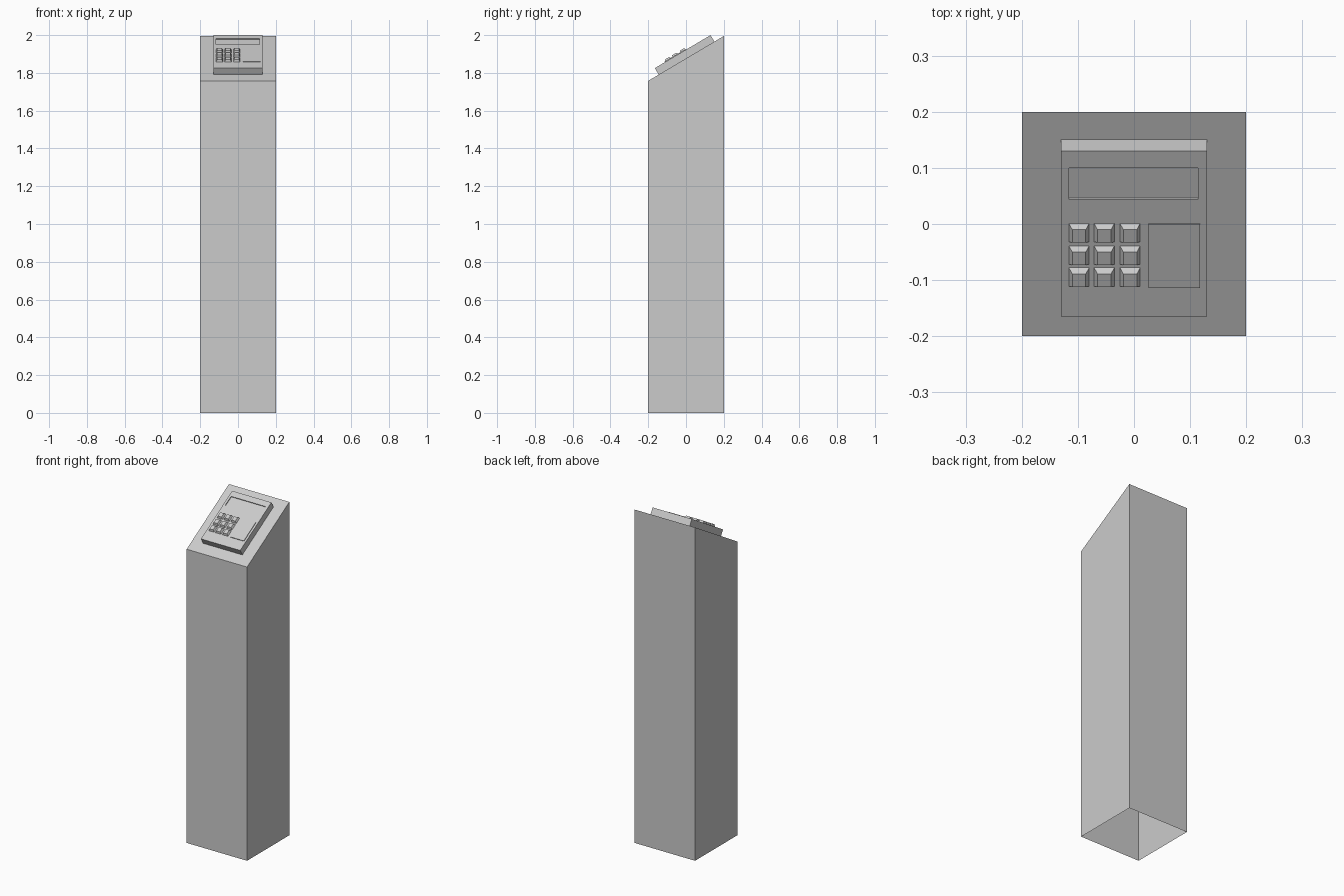
import bpy, bmesh, math
from mathutils import Matrix

if "Cube" in bpy.data.objects:
    bpy.data.objects.remove(bpy.data.objects["Cube"])

LOW, HIGH, HALF = 1.758, 1.995, 0.2
ANGLE = math.atan2(HIGH - LOW, 2 * HALF)
C = math.cos(ANGLE)
# Local frame lying in the sloped face of the console
SLOPE = Matrix.Translation((0, 0, 2.0 - 0.13 * math.tan(ANGLE))) @ Matrix.Rotation(ANGLE, 4, 'X')


def finish(name, bm, matrix=None):
    bmesh.ops.recalc_face_normals(bm, faces=bm.faces)
    mesh = bpy.data.meshes.new(name)
    bm.to_mesh(mesh)
    bm.free()
    ob = bpy.data.objects.new(name, mesh)
    if matrix:
        ob.matrix_world = matrix
    bpy.context.collection.objects.link(ob)
    return ob


def sloped_block(name, x0, x1, y0, y1, z0, z1, inset=0.0):
    """Block on the sloped face; y is given as seen from above, top may taper."""
    bm = bmesh.new()
    bmesh.ops.create_cube(bm, size=1)
    for v in bm.verts:
        i = inset if v.co.z > 0 else 0.0
        v.co.x = x1 - i if v.co.x > 0 else x0 + i
        v.co.y = y1 / C - i if v.co.y > 0 else y0 / C + i
        v.co.z = z1 if v.co.z > 0 else z0
    return finish(name, bm, SLOPE)


# Column: open underneath, with a slanted top
bm = bmesh.new()
bmesh.ops.create_cube(bm, size=1)
for v in bm.verts:
    v.co.x *= 2 * HALF
    v.co.y *= 2 * HALF
    v.co.z = 0 if v.co.z < 0 else (HIGH if v.co.y > 0 else LOW)
bmesh.ops.delete(bm, geom=[f for f in bm.faces if f.normal.z < -0.9], context='FACES_ONLY')
finish("column", bm)

# Console with a shallow screen recess
console = sloped_block("console", -0.13, 0.13, -0.165, 0.13, -0.04, 0.0)
cutter = sloped_block("screen_cutter", -0.116, 0.114, 0.044, 0.10, -0.005, 0.02)
cutter.hide_render = True
cutter.hide_viewport = True
cut = console.modifiers.new("screen_recess", 'BOOLEAN')
cut.operation = 'DIFFERENCE'
cut.solver = 'EXACT'
cut.object = cutter

# Raised reader pad
sloped_block("reader_pad", 0.026, 0.118, -0.112, 0.001, -0.002, 0.004)

# Keypad: three by three tapered keys
for row, y in enumerate((-0.016, -0.056, -0.095)):
    for col, x in enumerate((-0.098, -0.053, -0.007)):
        sloped_block(f"key_{row + 1}_{col + 1}", x - 0.0185, x + 0.0185,
                     y - 0.0165, y + 0.0175, -0.001, 0.012, inset=0.0065)
